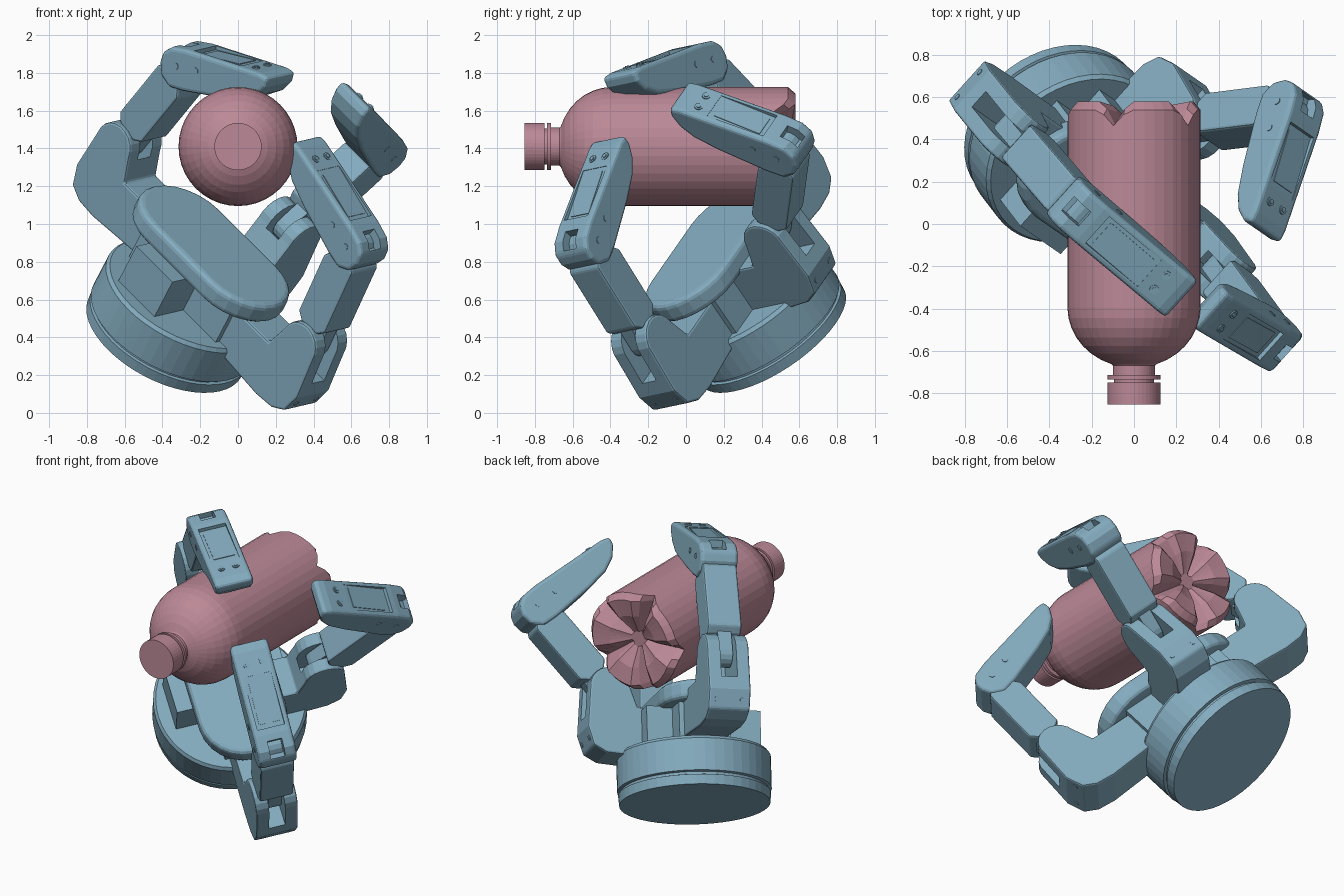
import bpy, bmesh
from math import sin, cos, pi, radians, degrees
from mathutils import Matrix, Vector

if "Cube" in bpy.data.objects:
    bpy.data.objects.remove(bpy.data.objects["Cube"])


def material(name, color):
    m = bpy.data.materials.new(name)
    m.diffuse_color = color
    m.use_nodes = True
    m.node_tree.nodes["Principled BSDF"].inputs["Base Color"].default_value = m.diffuse_color
    return m


STEEL = material("steel_blue", (0.23, 0.41, 0.52, 1))
PINK = material("bottle_pink", (0.50, 0.25, 0.31, 1))


def finish(name, bm, mat, matrix):
    bmesh.ops.recalc_face_normals(bm, faces=bm.faces)
    me = bpy.data.meshes.new(name)
    bm.to_mesh(me)
    bm.free()
    ob = bpy.data.objects.new(name, me)
    bpy.context.collection.objects.link(ob)
    me.materials.append(mat)
    ob.matrix_world = matrix
    return ob


def bevel(ob, width, seg=2):
    if width:
        b = ob.modifiers.new("bevel", 'BEVEL')
        b.width, b.segments = width, seg
    return ob


def prism(name, pts, width, matrix, bev=0.0, seg=2):
    """Profile in local x/z, extruded along local y."""
    bm = bmesh.new()
    a = [bm.verts.new((x, -width / 2, z)) for x, z in pts]
    b = [bm.verts.new((x, width / 2, z)) for x, z in pts]
    bm.faces.new(a)
    bm.faces.new(b)
    for i in range(len(pts)):
        j = (i + 1) % len(pts)
        bm.faces.new((a[i], a[j], b[j], b[i]))
    return bevel(finish(name, bm, STEEL, matrix), bev, seg)


def box(name, lo, hi, matrix, bev=0.0):
    pts = [(lo[0], lo[2]), (hi[0], lo[2]), (hi[0], hi[2]), (lo[0], hi[2])]
    off = Matrix.Translation((0, (lo[1] + hi[1]) / 2, 0))
    return prism(name, pts, hi[1] - lo[1], matrix @ off, bev)


def revolve(name, prof, matrix, n=48, mat=STEEL, warp=None):
    """Radius/height profile spun about local z, capped at both ends."""
    bm = bmesh.new()
    rings = []
    for r, z in prof:
        ring = []
        for i in range(n):
            t = 2 * pi * i / n
            rr, zz = warp(r, z, t) if warp else (r, z)
            ring.append(bm.verts.new((rr * cos(t), rr * sin(t), zz)))
        rings.append(ring)
    for p, q in zip(rings, rings[1:]):
        for i in range(n):
            bm.faces.new((p[i], p[(i + 1) % n], q[(i + 1) % n], q[i]))
    bm.faces.new(rings[0])
    bm.faces.new(rings[-1])
    return finish(name, bm, mat, matrix)


def cut(ob, cutter):
    cutter.hide_render = True
    cutter.display_type = 'WIRE'
    m = ob.modifiers.new("cut", 'BOOLEAN')
    m.operation, m.object, m.solver = 'DIFFERENCE', cutter, 'EXACT'


def arc(cx, cz, r, a0, a1, n):
    return [(cx + r * cos(radians(a0 + (a1 - a0) * i / n)),
             cz + r * sin(radians(a0 + (a1 - a0) * i / n))) for i in range(n + 1)]


# Hand frame: x towards finger A, y towards finger C, z out of the palm
N = Vector((0.395, -0.516, 0.758)).normalized()
U = Vector((0.638, -0.443, -0.63))
U = (U - N * U.dot(N)).normalized()
V = N.cross(U)
HAND = Matrix.Translation((-0.344, 0.442, 0.43)) @ Matrix((U, V, N)).transposed().to_4x4()

# Round wrist base with seam
revolve("wrist_base", [(0.455, 0), (0.46, 0.06), (0.445, 0.065), (0.445, 0.08), (0.465, 0.085),
                       (0.465, 0.285), (0.45, 0.305)],
        HAND @ Matrix.Translation((-0.016, -0.02, -0.046)))
# Palm housing and palm pad
box("palm_core", (-0.36, -0.16, 0.25), (0.36, 0.16, 0.52), HAND)
box("palm_cross_block", (-0.21, -0.39, 0.24), (0.09, 0.32, 0.50), HAND)
stadium = arc(0.24, 0, 0.27, -90, 90, 12) + arc(-0.24, 0, 0.27, 90, 270, 12)
prism("palm_pad", stadium, 0.12,
      HAND @ Matrix.Translation((0, -0.025, 0.55)) @ Matrix.Rotation(pi / 2, 4, 'X'), 0.03, 3)

JOINT_H, PROX = 0.63, 0.64


def finger(tag, turn, reach, side, lift, a1, a2):
    base = HAND @ Matrix.Rotation(radians(turn), 4, 'Z') @ \
        Matrix.Translation((reach, side, JOINT_H + lift))
    # Knuckle bracket with fork slot
    prof = [(-0.60, -0.38), (-0.09, -0.42), (0.03, -0.41), (0.11, -0.365), (0.145, -0.25)]
    prof += arc(0, 0, 0.125, -5, 175, 10) + [(-0.17, -0.12), (-0.60, -0.12)]
    br = prism("knuckle_bracket_" + tag, prof, 0.26, base, 0.012)
    cut(br, box("slot_cutter_" + tag, (-0.13, -0.05, -0.17), (0.3, 0.05, 0.3), base))
    for y in (-0.08, 0.08):
        rot = Matrix.Translation((0.12, y, -0.31)) @ Matrix.Rotation(pi / 2 + 0.3, 4, 'Y')
        revolve("bracket_screw_" + tag, [(0.016, -0.02), (0.016, 0.01)], base @ rot, 10)
    # Proximal link: tongues inside a chamfered shell
    m1 = base @ Matrix.Rotation(-radians(a1), 4, 'Y')
    tongue = arc(0, 0, 0.075, 90, 270, 8) + arc(PROX, 0, 0.075, -90, 90, 8)
    prism("proximal_tongue_" + tag, tongue, 0.085, m1)
    shell = [(0.11, -0.06), (0.15, -0.105), (0.55, -0.105), (0.60, -0.06),
             (0.59, 0.05), (0.52, 0.105), (0.15, 0.105), (0.11, 0.06)]
    prism("proximal_link_" + tag, shell, 0.21, m1, 0.012)
    # Distal link: rounded fingertip with elbow slot and recessed back panel
    m2 = m1 @ Matrix.Translation((PROX, 0, 0)) @ Matrix.Rotation(-radians(a2 - a1), 4, 'Y')
    tip = [(-0.12, -0.02), (-0.10, -0.08), (-0.04, -0.115), (0.06, -0.12), (0.58, -0.09),
           (0.64, -0.075), (0.625, -0.02), (0.57, 0.035), (0.48, 0.075), (0.33, 0.095),
           (0.05, 0.11), (-0.05, 0.105), (-0.11, 0.05)]
    dl = prism("distal_link_" + tag, tip, 0.235, m2, 0.022, 3)
    cut(dl, box("elbow_cutter_" + tag, (-0.085, -0.045, -0.2), (0.02, 0.045, -0.05), m2))
    cut(dl, box("panel_cutter_" + tag, (0.10, -0.085, -0.2), (0.43, 0.085, -0.096), m2))
    box("back_panel_" + tag, (0.13, -0.065, -0.10), (0.40, 0.065, -0.085), m2)
    for y in (-0.045, 0.045):
        revolve("tip_screw_" + tag, [(0.022, 0), (0.022, 0.02), (0.012, 0.02), (0.012, 0.025)],
                m2 @ Matrix.Translation((0.50, y, -0.08)) @ Matrix.Rotation(pi, 4, 'Y'), 12)
    for x in (0.0, 0.14):
        revolve("side_pin_" + tag, [(0.018, -0.121), (0.018, 0.121)],
                m2 @ Matrix.Translation((x, 0, -0.02)) @ Matrix.Rotation(pi / 2, 4, 'X'), 12)


finger("a", 0, 0.80, 0, -0.03, 93, 163)
finger("b", 180, 0.785, 0, 0.04, 101, 151)
finger("c", 90, 0.51, -0.035, 0.01, 49, 141)


# Bottle: local z runs from the cap (front) to the base (back)
def petals(r, z, t):
    # five V notches pressed into the base
    if z < 0.47:
        return r, z
    d = (degrees(t) - 72 + 36) % 72 - 36
    f = max(0.0, 1 - abs(d) / 13)
    return r, z + (0.465 - z) * f


body = [(0.095, -0.76), (0.095, -0.735), (0.125, -0.735), (0.125, -0.715), (0.10, -0.715),
        (0.10, -0.67)]
body += [(0.315 * sin(radians(a)), -0.395 - 0.285 * cos(radians(a))) for a in range(20, 91, 10)]
body += [(0.315, 0.38), (0.315, 0.46), (0.315, 0.54), (0.28, 0.58), (0.17, 0.56), (0.05, 0.50)]
LAY = Matrix.Translation((0, 0, 1.41)) @ Matrix.Rotation(-pi / 2, 4, 'X') @ Matrix.Rotation(pi, 4, 'Z')
revolve("bottle_body", body, LAY, 40, PINK, petals)
revolve("bottle_cap", [(0.125, -0.855), (0.125, -0.75)], LAY, 40, PINK)
